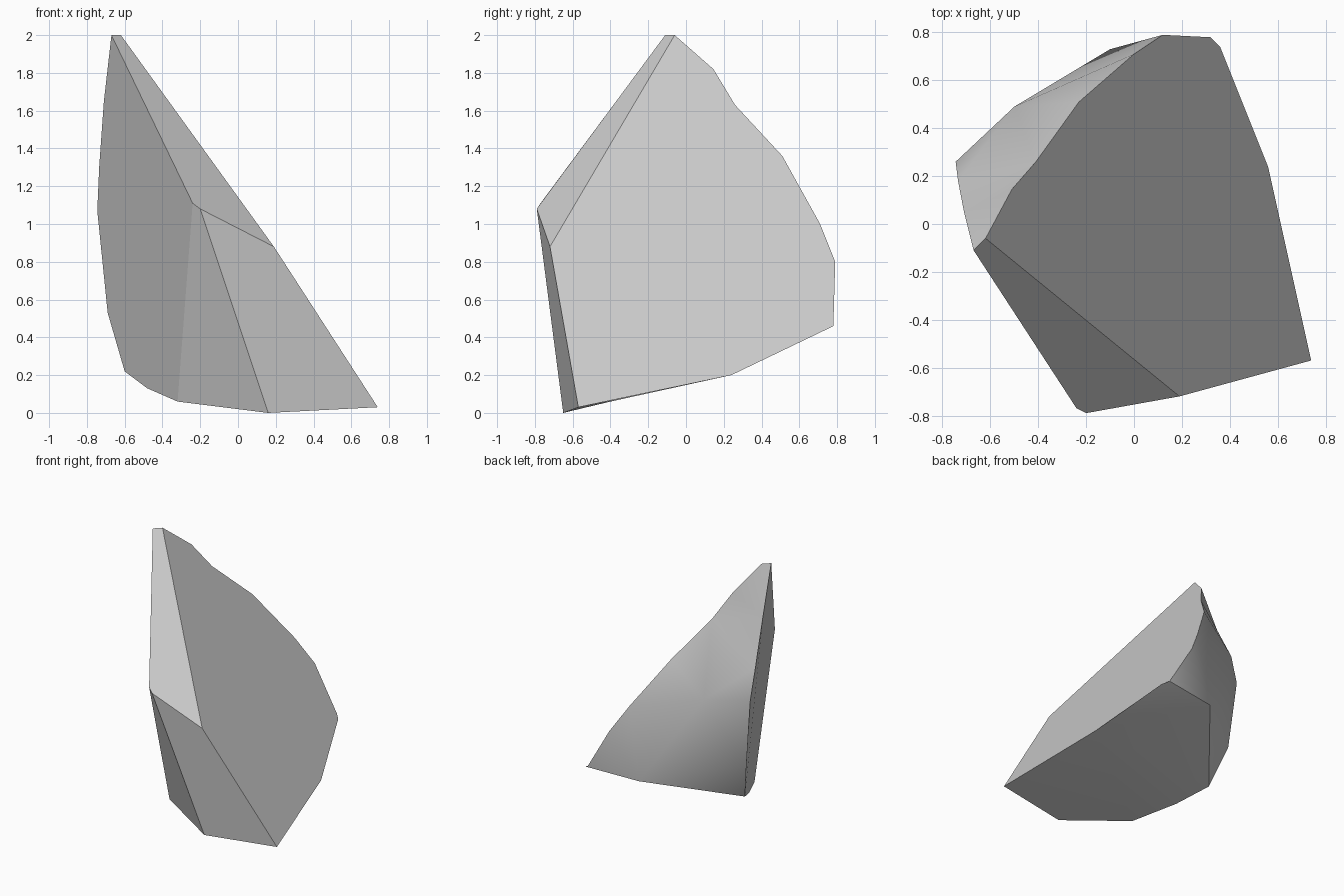
import bpy
import bmesh
import math

cube = bpy.data.objects.get("Cube")
if cube:
    bpy.data.objects.remove(cube, do_unlink=True)

# Corner points of the stone shard, grouped by the region they bound
corners = {
    # broad split face, running round from the tip
    "tip": (-.62, -.06, 2), "brow": (.19, -.72, .88), "toe": (.74, -.57, .03),
    "heel": (.56, .24, .2), "chip": (.36, .74, .44), "tail": (.32, .78, .46),
    "rim_a": (.12, .79, .8), "rim_b": (0, .71, 1), "rim_c": (-.23, .51, 1.36),
    "rim_d": (-.41, .26, 1.63), "rim_e": (-.51, .145, 1.82),
    # front ridge
    "peak": (-.67, -.11, 2), "nose": (-.24, -.77, 1.11),
    "beak": (-.2, -.79, 1.08), "foot": (.16, -.65, 0),
    # left-hand edge, from the base upwards
    "base_a": (-.32, -.4, .06), "base_b": (-.48, -.1, .13),
    "base_c": (-.6, .12, .22), "side_a": (-.69, .23, .53),
    "side_b": (-.745, .26, 1.07), "side_c": (-.735, .18, 1.3),
    "side_d": (-.71, .05, 1.65),
    # rounded back
    "back_low": (-.1, .73, .44), "back_high": (-.5, .49, 1.1),
}

# Facets, each named by the corners around it
facets = [
    # split face
    "tip brow toe heel chip tail rim_a rim_b rim_c rim_d rim_e",
    # front
    "tip peak nose beak brow",
    "beak foot toe brow",
    "nose base_a foot beak",
    # flat flank
    "peak side_d side_c side_b side_a base_c base_b base_a nose",
    # underside
    "foot base_a base_b heel toe",
    "heel base_b base_c",
    "heel base_c back_low",
    "heel back_low chip",
    "chip back_low tail",
    "back_low base_c side_a",
    # back
    "back_low side_a back_high",
    "side_a side_b back_high",
    "tail back_low rim_a",
    "rim_a back_low rim_b",
    "rim_b back_low back_high",
    "rim_b back_high rim_c",
    "rim_c back_high rim_d",
    "back_high side_c rim_d",
    "back_high side_b side_c",
    "rim_d side_c side_d",
    "rim_d side_d rim_e",
    "tip rim_e side_d peak",
]

bm = bmesh.new()
points = {name: bm.verts.new(co) for name, co in corners.items()}
for facet in facets:
    bm.faces.new([points[name] for name in facet.split()])
bmesh.ops.recalc_face_normals(bm, faces=bm.faces[:])
mesh = bpy.data.meshes.new("stone_shard")
bm.to_mesh(mesh)
bm.free()

shard = bpy.data.objects.new("stone_shard", mesh)
bpy.context.collection.objects.link(shard)

# Plain grey stone
stone = bpy.data.materials.new("grey_stone")
stone.use_nodes = True
grey = (.6, .6, .6, 1)
stone.diffuse_color = grey
stone.node_tree.nodes["Principled BSDF"].inputs["Base Color"].default_value = grey
mesh.materials.append(stone)

# Soft back, crisp breaks
bpy.ops.object.select_all(action="DESELECT")
shard.select_set(True)
bpy.context.view_layer.objects.active = shard
bpy.ops.object.shade_smooth_by_angle(angle=math.radians(28))
